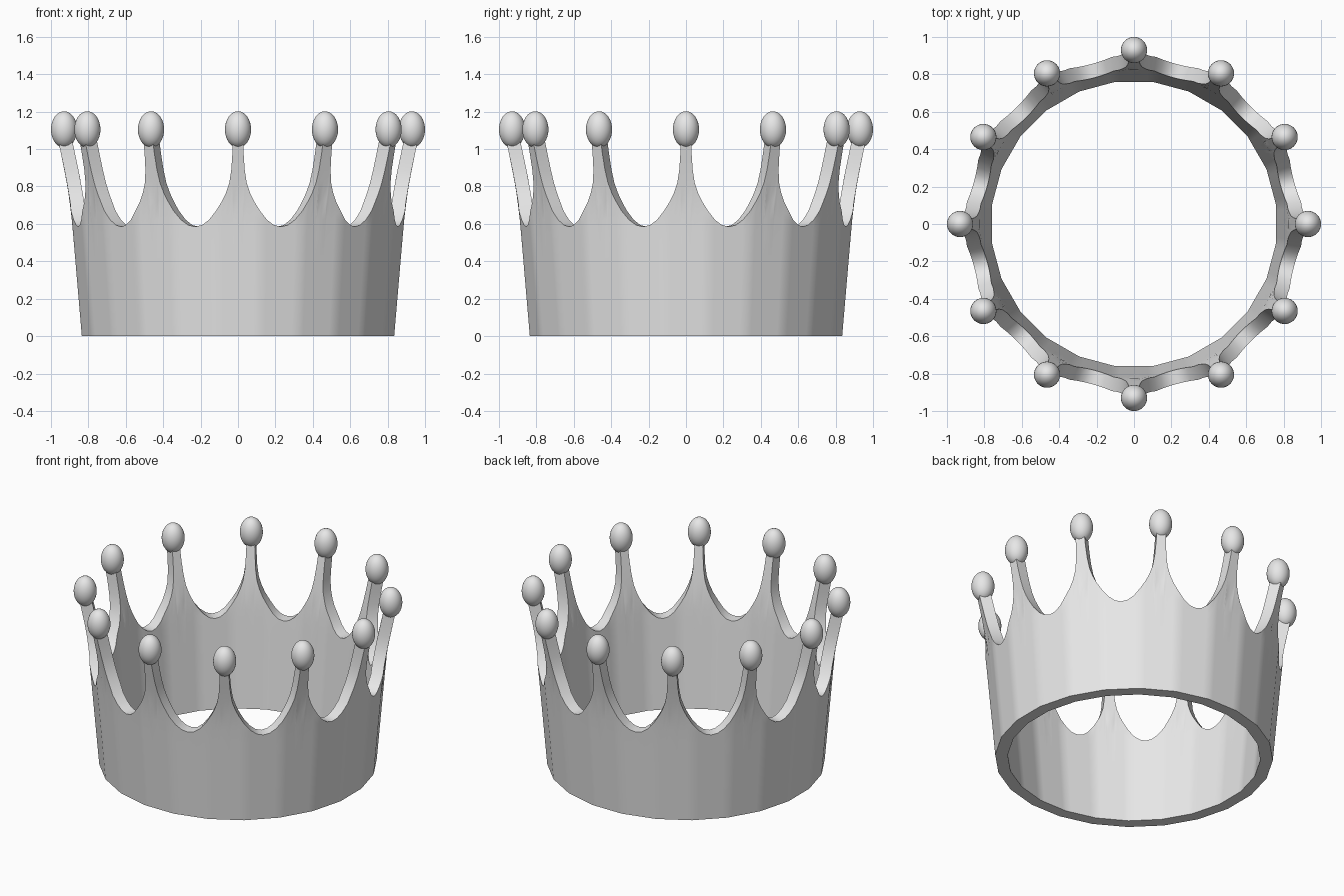
import bpy, bmesh, math

cube = bpy.data.objects.get("Cube")
if cube:
    bpy.data.objects.remove(cube, do_unlink=True)

POINTS = 12          # spikes around the crown
ROWS = 10            # wall divisions in height
WALL = 0.075         # wall thickness

# Half outline of one spike: degrees from its middle, height
OUTLINE = [(0, 1.04), (1.7, 1.04), (1.85, 0.97), (2.2, 0.89), (2.9, 0.82),
           (4.1, 0.765), (5.5, 0.72), (7.5, 0.67), (10, 0.622),
           (12.5, 0.594), (15, 0.585)]
# Outward flare of the wall: height, outer radius
FLARE = [(0, 0.835), (0.585, 0.885), (0.72, 0.898), (0.85, 0.92), (1.04, 0.96)]

metal = bpy.data.materials.new("grey metal")
metal.use_nodes = True
GREY = (0.8, 0.8, 0.8, 1)
metal.diffuse_color = GREY
metal.node_tree.nodes["Principled BSDF"].inputs["Base Color"].default_value = GREY


def outer_radius(z):
    for (z0, r0), (z1, r1) in zip(FLARE, FLARE[1:]):
        if z <= z1:
            return r0 + (r1 - r0) * (z - z0) / (z1 - z0)
    return FLARE[-1][1]


def smooth(obj, angle):
    bpy.ops.object.select_all(action='DESELECT')
    obj.select_set(True)
    bpy.context.view_layer.objects.active = obj
    bpy.ops.object.shade_smooth_by_angle(angle=math.radians(angle))


# Band with spikes: a closed wall section repeated at each column
step = 360 / POINTS
half = OUTLINE[1:]
sector = [(-a, z) for a, z in reversed(half[:-1])] + OUTLINE
columns = [(k * step + a, z) for k in range(POINTS) for a, z in sector]

bm = bmesh.new()
loops = []
for deg, top in columns:
    a = math.radians(deg)
    # Gently faceted round wall
    off = math.radians((deg + 7.5) % 15 - 7.5)
    facet = 1 / math.cos(off)
    heights = [top * j / ROWS for j in range(ROWS + 1)]
    section = [(outer_radius(z), z) for z in heights]
    section += [(outer_radius(z) - WALL, z) for z in reversed(heights)]
    loops.append([bm.verts.new((r * facet * math.sin(a), -r * facet * math.cos(a), z))
                  for r, z in section])
for i, here in enumerate(loops):
    there = loops[(i + 1) % len(loops)]
    for j in range(len(here)):
        n = (j + 1) % len(here)
        bm.faces.new((here[j], there[j], there[n], here[n]))
bmesh.ops.recalc_face_normals(bm, faces=bm.faces)
mesh = bpy.data.meshes.new("crown_band")
bm.to_mesh(mesh)
bm.free()
mesh.materials.append(metal)
band = bpy.data.objects.new("crown_band", mesh)
bpy.context.collection.objects.link(band)
smooth(band, 35)

# Egg-shaped beads on the spike tips
for k in range(POINTS):
    a = math.radians(k * step)
    bpy.ops.mesh.primitive_uv_sphere_add(
        segments=32, ring_count=16, radius=1,
        location=(0.93 * math.sin(a), -0.93 * math.cos(a), 1.105))
    bead = bpy.context.object
    bead.name = f"tip_bead_{k + 1}"
    bead.scale = (0.07, 0.07, 0.097)
    bead.data.materials.append(metal)
    smooth(bead, 60)
